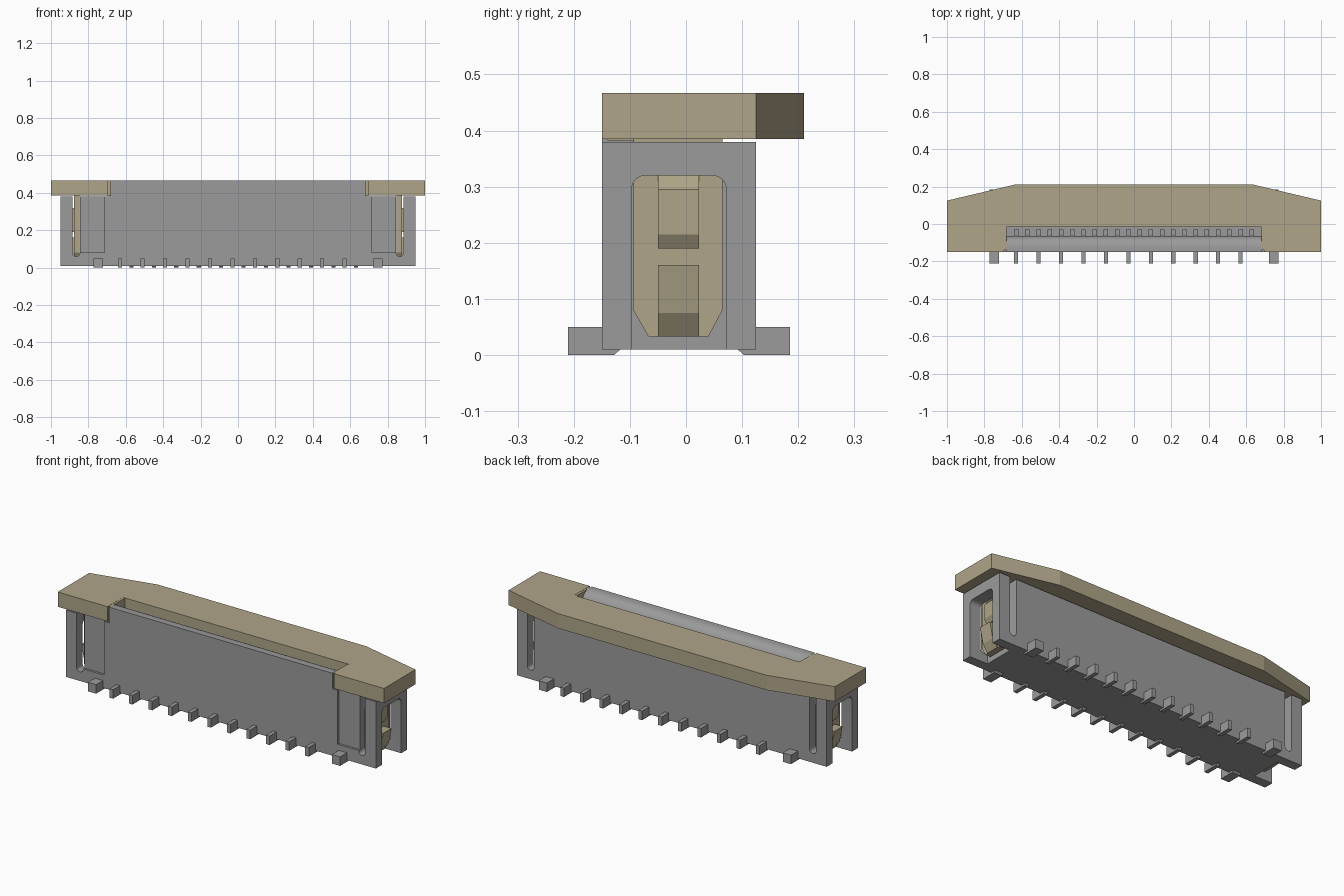
import bpy, bmesh
from math import sin, cos, pi

cube = bpy.data.objects.get("Cube")
if cube:
    bpy.data.objects.remove(cube, do_unlink=True)


def material(name, colour):
    m = bpy.data.materials.new(name)
    m.use_nodes = True
    m.diffuse_color = (*colour, 1)
    m.node_tree.nodes["Principled BSDF"].inputs["Base Color"].default_value = (*colour, 1)
    return m


GREY = material("grey", (0.33, 0.33, 0.33))
TAN = material("tan", (0.43, 0.375, 0.25))


def prism(name, pts, axis, a, b, mat=None):
    """Extrude a closed 2D profile along an axis from a to b."""
    place = {"x": lambda p, t: (t, p[0], p[1]),
             "y": lambda p, t: (p[0], t, p[1]),
             "z": lambda p, t: (p[0], p[1], t)}[axis]
    bm = bmesh.new()
    low, high = [[bm.verts.new(place(p, t)) for p in pts] for t in (a, b)]
    bm.faces.new(low)
    bm.faces.new(high)
    n = len(pts)
    for i in range(n):
        j = (i + 1) % n
        bm.faces.new((low[i], low[j], high[j], high[i]))
    bmesh.ops.recalc_face_normals(bm, faces=bm.faces)
    me = bpy.data.meshes.new(name)
    bm.to_mesh(me)
    bm.free()
    ob = bpy.data.objects.new(name, me)
    bpy.context.collection.objects.link(ob)
    if mat:
        me.materials.append(mat)
    return ob


def rect(x0, x1, z0, z1):
    return [(x0, z0), (x1, z0), (x1, z1), (x0, z1)]


def arc(cx, cy, r, start, end, steps=8):
    return [(cx + r * cos(start + (end - start) * i / steps),
             cy + r * sin(start + (end - start) * i / steps)) for i in range(steps + 1)]


def flip(pts, s):
    return [(s * u, v) for u, v in pts]


def activate(ob):
    bpy.ops.object.select_all(action="DESELECT")
    ob.select_set(True)
    bpy.context.view_layer.objects.active = ob


def cut(ob, cutter):
    cutter.hide_render = True
    mod = ob.modifiers.new("cut", "BOOLEAN")
    mod.operation = "DIFFERENCE"
    mod.solver = "EXACT"
    mod.object = cutter
    activate(ob)
    bpy.ops.object.modifier_apply(modifier=mod.name)
    bpy.data.objects.remove(cutter, do_unlink=True)


# Housing: wide body with a raised front tongue
half = [(0.95, 0.01), (0.95, 0.38), (0.683, 0.38), (0.683, 0.467)]
housing = prism("housing", half + flip(half, -1)[::-1], "y", -0.15, 0.125, GREY)

# Cable slot and rounded back of the tongue
slot = arc(-0.125, 0.407, 0.06, pi / 2, 0)
slot += [(-0.065, 0.15), (-0.015, 0.15), (-0.015, 0.38), (0.2, 0.38), (0.2, 0.5), (-0.125, 0.5)]
cut(housing, prism("slot_cutter", slot, "x", -0.69, 0.69))

for s in (1, -1):
    # End pocket, open at the bottom, with rounded upper corners
    pocket = [(-0.097, -0.05), (0.072, -0.05)]
    pocket += arc(0.047, 0.295, 0.025, 0, pi / 2, 6) + arc(-0.072, 0.295, 0.025, pi / 2, pi, 6)
    cut(housing, prism("pocket_cutter", pocket, "x", s * 0.84, s * 1.1))
    # Round-bottomed slot through front and back walls
    groove = arc(0.865, 0.08, 0.02, pi, 2 * pi) + [(0.885, 0.45), (0.845, 0.45)]
    cut(housing, prism("groove_cutter", flip(groove, s), "y", -0.3, 0.3))
    # Shallow front panel
    cut(housing, prism("panel_cutter", flip(rect(0.715, 0.86, 0.082, 0.45), s), "y", -0.3, -0.138))

# Slider frame with a front notch
outline = [(0.695, -0.015), (0.695, -0.15), (1, -0.15), (1, 0.125), (0.64, 0.21)]
prism("slider_frame", outline + flip(outline, -1)[::-1], "z", 0.385, 0.467, TAN)

for s, side in ((1, "left"), (-1, "right")):
    prism(f"{side}_notch_lip", flip(rect(0.683, 0.697, -0.14, -0.015), s), "z", 0.382, 0.466, TAN)
    # Latch arm with a chamfered tip
    arm = [(-0.094, 0.39), (-0.094, 0.08), (-0.067, 0.033), (0.04, 0.033), (0.065, 0.08), (0.065, 0.39)]
    prism(f"{side}_latch_arm", arm, "x", s * 0.847, s * 0.878, TAN)
    # Catches on the arm
    lower = [(0.86, 0.033), (0.88, 0.033), (0.908, 0.075), (0.925, 0.16), (0.86, 0.16)]
    upper = [(0.86, 0.19), (0.885, 0.19), (0.9, 0.215), (0.9, 0.295), (0.88, 0.32), (0.86, 0.32)]
    for label, profile in (("lower", lower), ("upper", upper)):
        prism(f"{side}_{label}_catch", flip(profile, s), "y", -0.05, 0.023, TAN)

# Contacts inside the cable slot
for i in range(22):
    x = -0.63 + 0.06 * i
    prism(f"contact_{i + 1}", rect(-0.07, -0.03, 0.14, 0.39), "x", x - 0.012, x + 0.012, GREY)


# Solder leads along front and back
def lead(name, x, w, s):
    edge = -0.15 if s < 0 else 0.125
    pts = [(edge + s * 0.06, 0), (edge + s * 0.06, 0.05), (edge - s * 0.01, 0.05),
           (edge - s * 0.035, 0.012), (edge - s * 0.022, 0)]
    prism(name, pts, "x", x - w / 2, x + w / 2, GREY)


for s, row in ((-1, "front"), (1, "back")):
    for i in range(11):
        lead(f"{row}_lead_{i + 1}", 0.03 * s + 0.12 * (i - 5), 0.022, s)
    for x, side in ((0.748, "left"), (-0.748, "right")):
        lead(f"{row}_{side}_anchor_lead", x, 0.05, s)

activate(housing)
bpy.ops.object.shade_smooth_by_angle()
